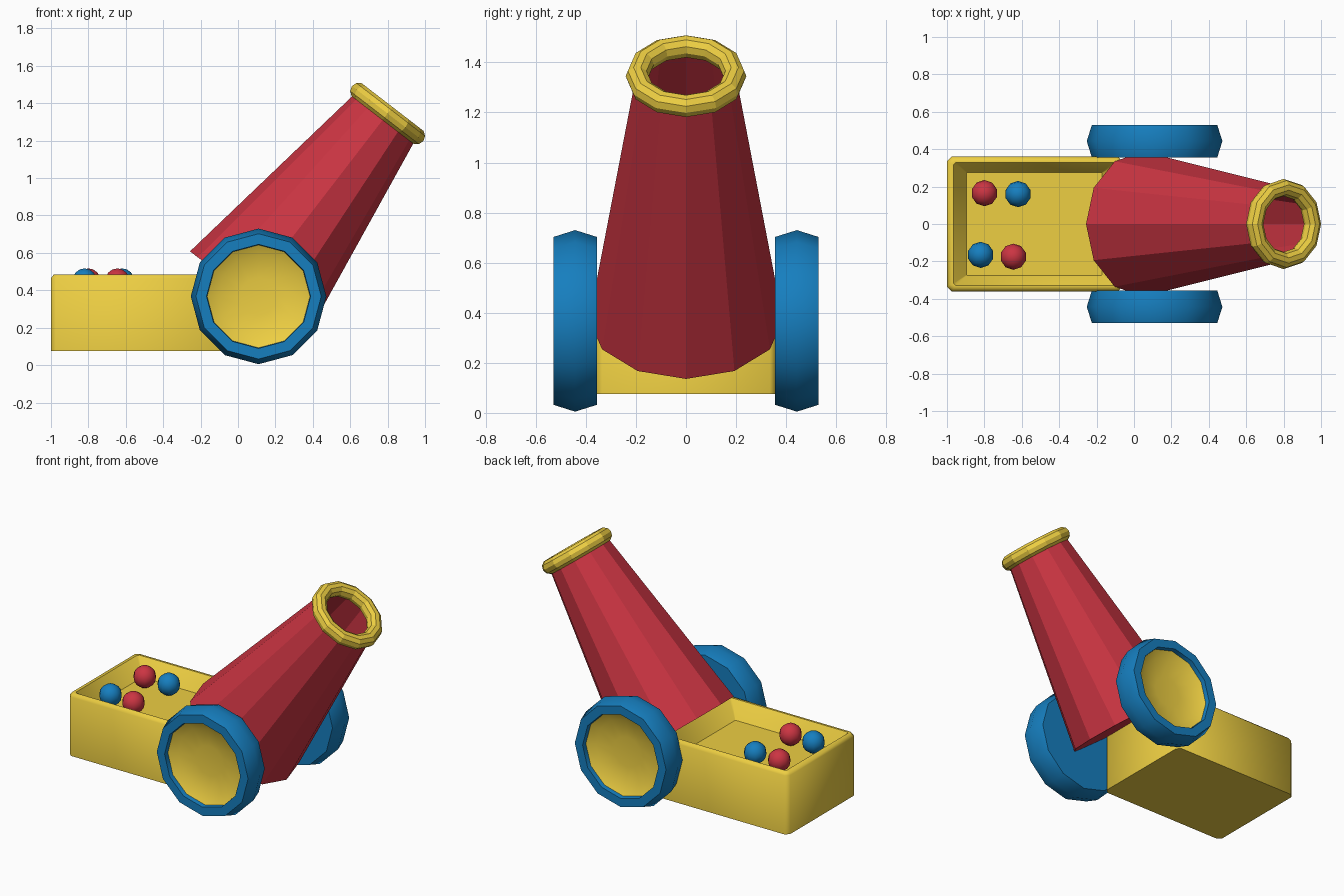
import bpy, bmesh, math
from mathutils import Matrix, Vector

if "Cube" in bpy.data.objects:
    bpy.data.objects.remove(bpy.data.objects["Cube"])


def material(name, rgb):
    m = bpy.data.materials.new(name)
    m.diffuse_color = (*rgb, 1)
    m.use_nodes = True
    m.node_tree.nodes["Principled BSDF"].inputs["Base Color"].default_value = m.diffuse_color
    return m


RED = material("red", (0.60, 0.035, 0.055))
BLUE = material("blue", (0.008, 0.21, 0.52))
YELLOW = material("yellow", (0.85, 0.62, 0.055))


def finish(bm, name, mat, matrix=Matrix(), angle=None):
    bm.transform(matrix)
    bmesh.ops.recalc_face_normals(bm, faces=bm.faces)
    me = bpy.data.meshes.new(name)
    bm.to_mesh(me)
    bm.free()
    ob = bpy.data.objects.new(name, me)
    bpy.context.collection.objects.link(ob)
    me.materials.append(mat)
    if angle:
        bpy.ops.object.select_all(action='DESELECT')
        ob.select_set(True)
        bpy.context.view_layer.objects.active = ob
        bpy.ops.object.shade_smooth_by_angle(angle=math.radians(angle))
    return ob


def loft(rings, cap_start=False, cap_end=False):
    """Skin a list of equal-length point rings."""
    bm = bmesh.new()
    rows = [[bm.verts.new(p) for p in r] for r in rings]
    n = len(rows[0])
    for a, b in zip(rows, rows[1:]):
        for i in range(n):
            j = (i + 1) % n
            bm.faces.new((a[i], a[j], b[j], b[i]))
    if cap_start:
        bm.faces.new(rows[0])
    if cap_end:
        bm.faces.new(rows[-1])
    return bm


def circle(r, z, n=12):
    return [(r * math.cos(2 * math.pi * i / n), r * math.sin(2 * math.pi * i / n), z)
            for i in range(n)]


def chamfered_rect(x0, x1, y, z, c):
    return [(x0 + c, -y, z), (x1 - c, -y, z), (x1, c - y, z), (x1, y - c, z),
            (x1 - c, y, z), (x0 + c, y, z), (x0, y - c, z), (x0, c - y, z)]


# Barrel: open tapered tube tilted towards +x
base, muzzle = Vector((0.05, 0, 0.372)), Vector((0.80, 0, 1.345))
axis = muzzle - base
tilt = Matrix.Translation(base) @ Matrix.Rotation(math.atan2(axis.x, axis.z), 4, 'Y')
finish(loft([circle(0.387, 0), circle(0.20, axis.length)], cap_start=True),
       "barrel", RED, tilt)

# Muzzle ring
tube = 10
rings = [circle(0.195 + 0.046 * math.cos(2 * math.pi * k / tube),
                axis.length + 0.046 * math.sin(2 * math.pi * k / tube))
         for k in range(tube + 1)]
bm = loft(rings)
bmesh.ops.remove_doubles(bm, verts=bm.verts, dist=1e-4)
finish(bm, "muzzle_ring", YELLOW, tilt)

# Cart: open tray with chamfered corners and sloping inner walls
finish(loft([chamfered_rect(-1.0, -0.06, 0.36, 0.075, 0.025),
             chamfered_rect(-1.0, -0.06, 0.36, 0.465, 0.025),
             chamfered_rect(-0.985, -0.075, 0.345, 0.485, 0.02),
             chamfered_rect(-0.965, -0.095, 0.33, 0.485, 0.012),
             chamfered_rect(-0.895, -0.17, 0.275, 0.375, 0.004)],
            cap_start=True, cap_end=True), "cart", YELLOW, angle=50)

# Wheels with recessed hub dishes, one per side
for side, label in ((-1, "front"), (1, "back")):
    place = (Matrix.Translation((0.11, side * 0.355, 0.3675))
             @ Matrix.Rotation(-side * math.pi / 2, 4, 'X'))
    finish(loft([circle(0.335, 0), circle(0.3625, 0.088), circle(0.335, 0.175),
                 circle(0.278, 0.175), circle(0.275, 0.145)], cap_start=True),
           label + "_wheel", BLUE, place, 35)
    finish(loft([circle(0.275, 0.145), circle(0.22, 0.115), circle(0.10, 0.10)],
                cap_end=True), label + "_hub", YELLOW, place, 50)

# Loose balls lying in the cart
balls = [(-0.80, 0.165, RED), (-0.62, 0.16, BLUE),
         (-0.82, -0.165, BLUE), (-0.645, -0.175, RED)]
for i, (x, y, mat) in enumerate(balls):
    bm = bmesh.new()
    bmesh.ops.create_uvsphere(bm, u_segments=10, v_segments=8, radius=0.07)
    finish(bm, f"ball_{i + 1}", mat, Matrix.Translation((x, y, 0.447)), 60)
